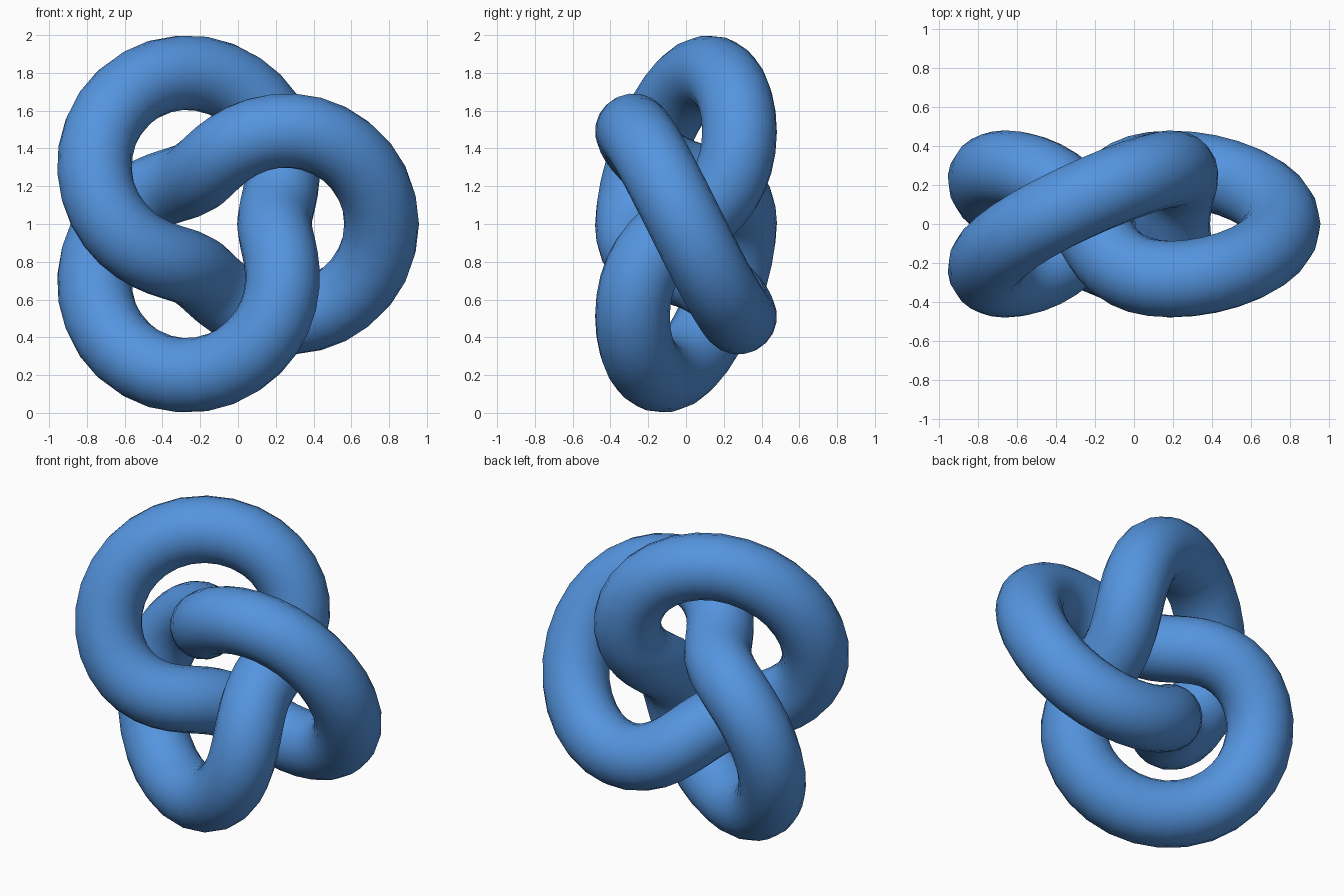
import bpy, math

if "Cube" in bpy.data.objects:
    bpy.data.objects.remove(bpy.data.objects["Cube"])

S = 0.2834          # knot scale
R = 0.198           # tube radius
N = 96              # rings along the knot

# centre line: three-lobed torus knot, tube swept round it
curve = bpy.data.curves.new("knot_path", 'CURVE')
curve.dimensions = '3D'
curve.twist_mode = 'MINIMUM'
curve.bevel_depth = R
curve.bevel_resolution = 8
spline = curve.splines.new('POLY')
spline.points.add(N - 1)
spline.use_cyclic_u = True
for i, p in enumerate(spline.points):
    t = 2 * math.pi * i / N
    r = S * (2 + math.cos(3 * t))
    p.co = (r * math.cos(2 * t) - 0.318 * S,
            -S * math.sin(3 * t),
            1 + r * math.sin(2 * t), 1)

# turn the swept curve into a smooth mesh
knot = bpy.data.objects.new("knot", curve)
bpy.context.collection.objects.link(knot)
bpy.context.view_layer.objects.active = knot
knot.select_set(True)
bpy.ops.object.convert(target='MESH')
knot = bpy.context.view_layer.objects.active
knot.name = "knot"
bpy.ops.object.shade_smooth()

blue = bpy.data.materials.new("blue")
blue.diffuse_color = (0.09, 0.30, 0.74, 1)
blue.use_nodes = True
blue.node_tree.nodes["Principled BSDF"].inputs["Base Color"].default_value = blue.diffuse_color
knot.data.materials.clear()
knot.data.materials.append(blue)
